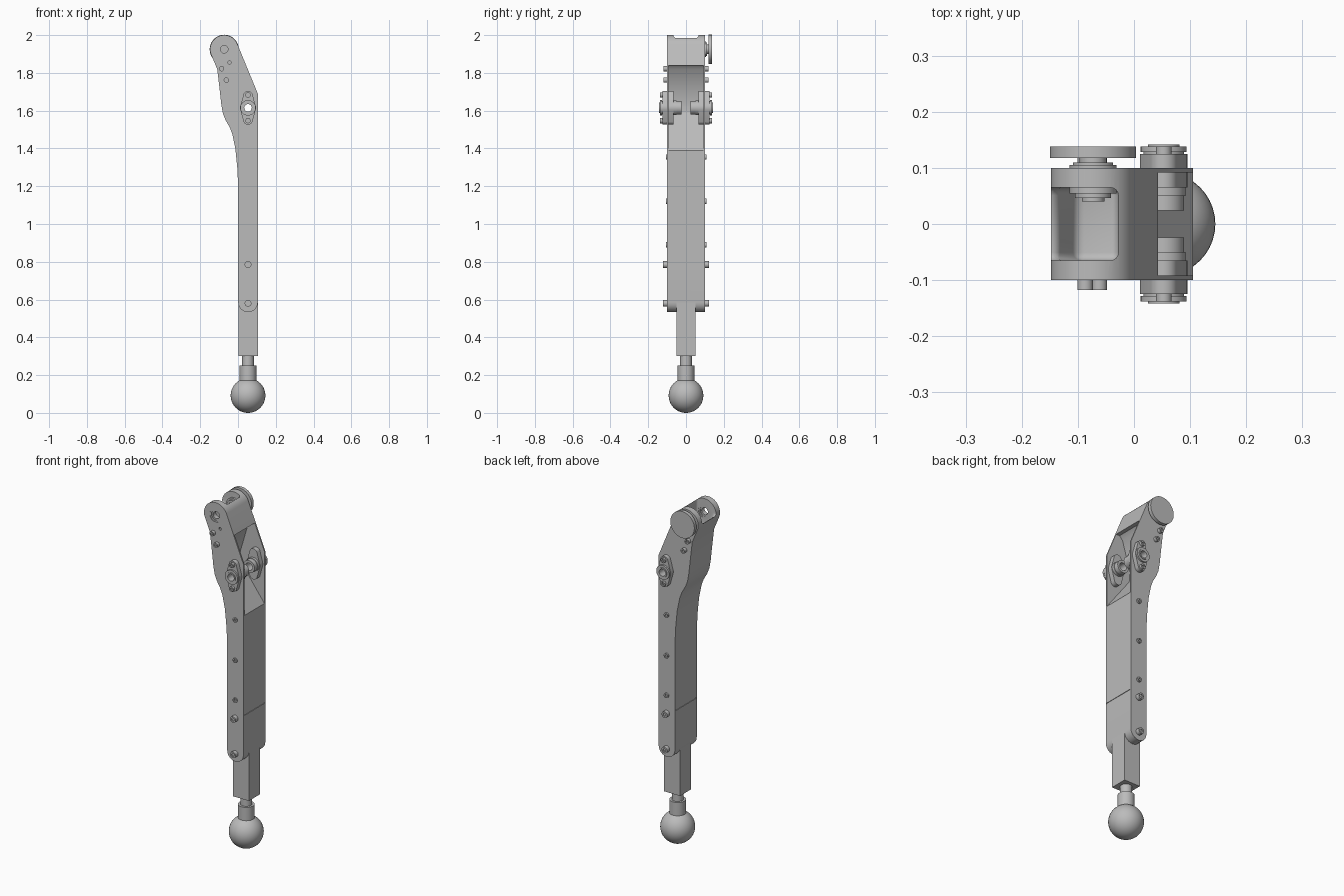
import bpy, bmesh
from math import sin, cos, pi, radians
from mathutils import Vector, Matrix

cube = bpy.data.objects.get("Cube")
if cube:
    bpy.data.objects.remove(cube)

grey = bpy.data.materials.new("plain grey")
grey.use_nodes = True
GREY = (0.5, 0.5, 0.5, 1)
grey.diffuse_color = GREY
grey.node_tree.nodes["Principled BSDF"].inputs["Base Color"].default_value = GREY


def finish(name, bm, smooth=True):
    bmesh.ops.recalc_face_normals(bm, faces=bm.faces)
    mesh = bpy.data.meshes.new(name)
    bm.to_mesh(mesh)
    bm.free()
    mesh.materials.append(grey)
    obj = bpy.data.objects.new(name, mesh)
    bpy.context.collection.objects.link(obj)
    if smooth:
        shade(obj)
    return obj


def activate(obj):
    bpy.ops.object.select_all(action='DESELECT')
    obj.select_set(True)
    bpy.context.view_layer.objects.active = obj


def shade(obj):
    activate(obj)
    bpy.ops.object.shade_smooth_by_angle(angle=radians(30))


def prism(name, outline, y0, y1, smooth=True):
    """Extrude an x-z outline along y."""
    bm = bmesh.new()
    face = bm.faces.new([bm.verts.new((x, y0, z)) for x, z in outline])
    ext = bmesh.ops.extrude_face_region(bm, geom=[face])
    moved = [v for v in ext["geom"] if isinstance(v, bmesh.types.BMVert)]
    bmesh.ops.translate(bm, verts=moved, vec=(0, y1 - y0, 0))
    return finish(name, bm, smooth)


def block(name, x0, x1, y0, y1, z0, z1):
    return prism(name, [(x0, z0), (x1, z0), (x1, z1), (x0, z1)], y0, y1)


def turned(name, profile, centre, axis="Y", closed=False, steps=32):
    """Revolve (radius, height) points around an axis through centre."""
    bm = bmesh.new()
    rings = [[bm.verts.new((r * cos(2 * pi * i / steps), r * sin(2 * pi * i / steps), h))
              for i in range(steps)] for r, h in profile]
    pairs = list(zip(rings, rings[1:]))
    if closed:
        pairs.append((rings[-1], rings[0]))
    for a, b in pairs:
        for i in range(steps):
            j = (i + 1) % steps
            bm.faces.new((a[i], a[j], b[j], b[i]))
    bmesh.ops.remove_doubles(bm, verts=bm.verts, dist=1e-6)
    turn = Matrix.Rotation(-pi / 2, 4, 'X') if axis == "Y" else Matrix()
    bmesh.ops.transform(bm, matrix=Matrix.Translation(Vector(centre)) @ turn, verts=bm.verts)
    return finish(name, bm)


def rod(name, r, x, z, y0, y1, steps=24):
    return turned(name, [(0, y0), (r, y0), (r, y1), (0, y1)], (x, 0, z), steps=steps)


def ring(name, r_in, r_out, x, z, y0, y1):
    return turned(name, [(r_in, y0), (r_out, y0), (r_out, y1), (r_in, y1)],
                  (x, 0, z), closed=True)


def cut(obj, cutter, bevel=0):
    activate(cutter)
    if bevel:
        mod = cutter.modifiers.new("round", 'BEVEL')
        mod.width, mod.segments = bevel, 4
        bpy.ops.object.modifier_apply(modifier=mod.name)
    activate(obj)
    mod = obj.modifiers.new("cut", 'BOOLEAN')
    mod.operation, mod.solver, mod.object = 'DIFFERENCE', 'EXACT', cutter
    bpy.ops.object.modifier_apply(modifier=mod.name)
    bpy.data.objects.remove(cutter)


def arc(cx, cz, r, a0, a1, n=12):
    return [(cx + r * cos(radians(a0 + (a1 - a0) * i / n)),
             cz + r * sin(radians(a0 + (a1 - a0) * i / n))) for i in range(n + 1)]


LEG_X = 0.053            # axis of the lower leg
HIP_X, HIP_Z = -0.073, 1.925
KNEE_Z = 1.615

# Main shell: rounded foot end, straight front edge, barrel top, curved rear edge
outline = arc(LEG_X, 0.585, 0.052, 180, 360)
outline += [(0.105, 1.69)]
outline += arc(HIP_X, HIP_Z, 0.075, 22, 196, 28)
outline += [(-0.11, 1.82), (-0.098, 1.72), (-0.088, 1.63), (-0.08, 1.585), (-0.066, 1.55),
            (-0.043, 1.51), (-0.03, 1.475), (-0.014, 1.4), (-0.004, 1.3), (0.001, 1.2)]
shell = prism("leg_shell", outline, -0.1, 0.1, False)

# Open pocket around the knee joint
cut(shell, prism("pocket_cutter", [(0.2, 1.39), (0.105, 1.39), (-0.045, 1.59), (-0.05, 1.65),
                                   (0.0, 1.82), (0.02, 1.84), (0.2, 1.84)], -0.092, 0.092, False))
# Slot between the barrel cheeks
cut(shell, prism("slot_cutter", [(-0.25, 1.92), (-0.138, 1.92), (-0.103, 1.84), (-0.028, 1.84),
                                 (-0.028, 2.1), (-0.25, 2.1)], -0.065, 0.065, False), 0.014)
# Holes for the hip bearing and knee joint, and the shallow seams
cut(shell, rod("bearing_cutter", 0.038, HIP_X, HIP_Z, -0.2, 0.0, 32))
cut(shell, rod("knee_cutter", 0.03, LEG_X, KNEE_Z, -0.2, 0.2, 32))
cut(shell, rod("pin_cutter", 0.008, -0.045, 1.855, -0.12, -0.09, 16))
for x0, x1 in ((-0.02, 0.004), (0.102, 0.13)):
    cut(shell, block("seam_cutter", x0, x1, -0.094, 0.094, 0.811, 0.818))
shade(shell)

# Lower leg and ball foot
block("lower_leg", 0.003, 0.105, -0.05, 0.05, 0.3, 0.6)
turned("ankle_post", [(0, 0.16), (0.044, 0.16), (0.044, 0.25), (0.031, 0.25),
                      (0.031, 0.31), (0, 0.31)], (LEG_X, 0, 0), "Z")
ball = [(0.092 * cos(radians(a)), 0.092 * sin(radians(a))) for a in range(-90, 91, 9)]
turned("ball_foot", ball, (LEG_X, 0, 0.092), "Z", steps=40)

# Hip bearing in the front cheek, stepped shaft and end disc at the back
ring("bearing_outer_ring", 0.029, 0.039, HIP_X, HIP_Z, -0.098, -0.066)
ring("bearing_inner_ring", 0.02, 0.03, HIP_X, HIP_Z, -0.094, -0.068)
turned("hip_shaft", [(0, 0.04), (0.02, 0.04), (0.02, 0.046), (0.032, 0.046), (0.032, 0.054),
                     (0.042, 0.054), (0.042, 0.105), (0.036, 0.105), (0.036, 0.11),
                     (0.024, 0.11), (0.024, 0.12), (0, 0.12)], (HIP_X, 0, HIP_Z))
turned("hip_disc", [(0, 0.118), (0.077, 0.118), (0.077, 0.138), (0, 0.138)],
       (HIP_X, 0, HIP_Z), steps=48)


def screw(name, r, x, z, side, tip):
    """Socket-head screw standing out of a side plate."""
    turned(name, [(0, 0.08), (r, 0.08), (r, tip), (r * 0.5, tip),
                  (r * 0.5, tip - 0.006), (0, tip - 0.006)], (x, 0, z), steps=20
           ).data.transform(Matrix.Scale(side, 4, (0, 1, 0)))


# Knee flange outline: wide middle, rounded ends
flange = (arc(LEG_X, KNEE_Z, 0.042, -22, 22, 8) + arc(LEG_X, KNEE_Z + 0.064, 0.025, 25, 155)
          + arc(LEG_X, KNEE_Z, 0.042, 158, 202, 8)
          + arc(LEG_X, KNEE_Z - 0.064, 0.025, 205, 335))

for side, word in ((-1, "front"), (1, "back")):
    # Hollow knee joint
    plate = prism(word + "_knee_flange", flange, side * 0.065, side * 0.125, False)
    cut(plate, rod("flange_cutter", 0.028, LEG_X, KNEE_Z, -0.2, 0.2, 32))
    shade(plate)
    ring(word + "_knee_tube", 0.022, 0.036, LEG_X, KNEE_Z, side * 0.024, side * 0.128)
    ring(word + "_knee_collar", 0.03, 0.039, LEG_X, KNEE_Z, side * 0.05, side * 0.066)
    ring(word + "_knee_cap", 0.025, 0.041, LEG_X, KNEE_Z, side * 0.128, side * 0.138)
    ring(word + "_knee_bush", 0.02, 0.028, LEG_X, KNEE_Z, side * 0.12, side * 0.142)
    for dz in (-0.068, 0.068):
        screw(word + "_flange_screw", 0.014, LEG_X, KNEE_Z + dz, side, 0.138)
    # Screws down the side plate
    for z in (0.89, 1.12, 1.355):
        screw(word + "_plate_screw", 0.014, LEG_X, z, side, 0.109 if side > 0 else 0.106)
    for z in (0.58, 0.785):
        screw(word + "_lower_screw", 0.018, LEG_X, z, side, 0.123)
    for x, z in ((-0.087, 1.822), (-0.062, 1.762)):
        screw(word + "_upper_screw", 0.014, x, z, side, 0.118)

# Flip any mirrored parts outward
for obj in bpy.context.collection.objects:
    if "screw" in obj.name and obj.name.startswith("front"):
        obj.data.flip_normals()
